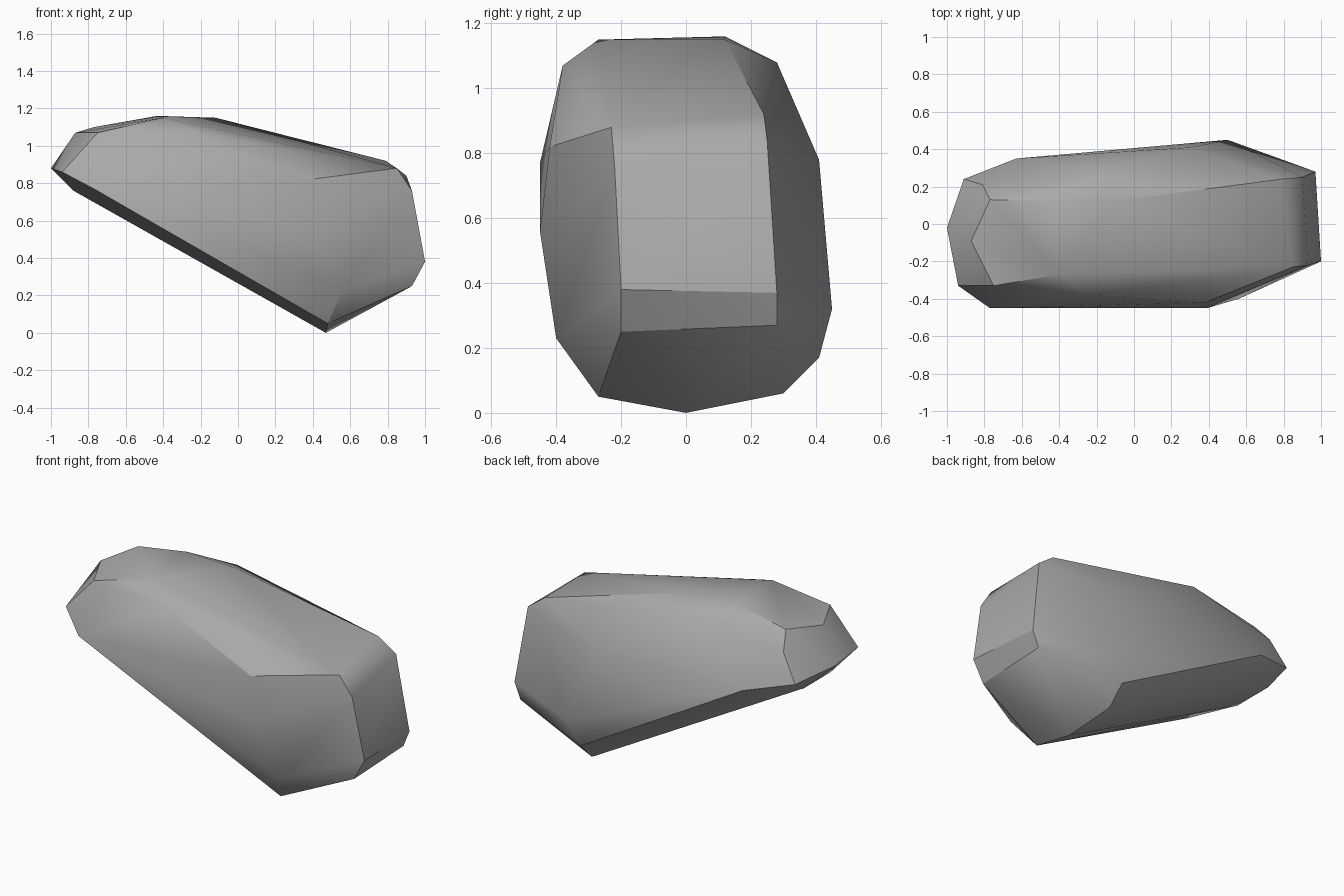
import bpy
import bmesh
import math

# Remove the default object only
default_cube = bpy.data.objects.get("Cube")
if default_cube:
    bpy.data.objects.remove(default_cube, do_unlink=True)


def flat_material(name, colour):
    material = bpy.data.materials.new(name)
    material.use_nodes = True
    material.diffuse_color = colour
    shader = next(node for node in material.node_tree.nodes
                  if node.type == 'BSDF_PRINCIPLED')
    shader.inputs["Base Color"].default_value = colour
    shader.inputs["Roughness"].default_value = 0.9
    return material


def faceted_stone(name, corners, material):
    """Wrap a tight convex skin around the corner points."""
    bm = bmesh.new()
    for corner in corners:
        bm.verts.new(corner)
    hull = bmesh.ops.convex_hull(bm, input=bm.verts[:])
    spare = {item for key in ("geom_interior", "geom_unused")
             for item in hull[key] if isinstance(item, bmesh.types.BMVert)}
    bmesh.ops.delete(bm, geom=list(spare), context='VERTS')
    bmesh.ops.recalc_face_normals(bm, faces=bm.faces[:])
    mesh = bpy.data.meshes.new(name)
    bm.to_mesh(mesh)
    bm.free()
    mesh.materials.append(material)
    stone = bpy.data.objects.new(name, mesh)
    bpy.context.collection.objects.link(stone)
    return stone


# Raised narrow end
narrow_end = [
    (-1, -.02, .88), (-.94, -.33, .86), (-.75, -.33, 1.07),
    (-.87, -.09, 1.07), (-.77, .13, 1.1), (-.81, .21, 1),
    (-.91, .24, .84), (-.88, .11, .76), (-.88, -.15, .76),
]
# Crown running along the top
crown = [
    (-.4, -.27, 1.15), (-.43, .12, 1.16), (-.12, .12, 1.15),
    (-.24, -.38, 1.07), (-.2, .28, 1.08), (.79, .24, .92),
]
# Front and back flanks
flanks = [
    (-.77, -.45, .77), (.39, -.45, .56), (.38, -.42, .82),
    (.56, -.4, .23), (-.63, .35, .77), (.31, .41, .78), (.5, .45, .32),
]
# Broad blunt end
broad_end = [
    (.85, -.23, .88), (.93, -.22, .76), (.9, .25, .84),
    (1, -.2, .38), (.97, .28, .37), (.93, -.2, .25), (.93, .28, .27),
]
# Low keel that touches the ground
keel = [(.47, 0, 0), (.48, -.27, .05), (.43, .3, .06), (.43, .41, .17)]

stone_grey = flat_material("stone grey", (0.4, 0.4, 0.4, 1))
boulder = faceted_stone(
    "boulder", narrow_end + crown + flanks + broad_end + keel, stone_grey)

# Soft facets with crisp ridges
bpy.ops.object.select_all(action='DESELECT')
boulder.select_set(True)
bpy.context.view_layer.objects.active = boulder
bpy.ops.object.shade_smooth_by_angle(angle=math.radians(30))
